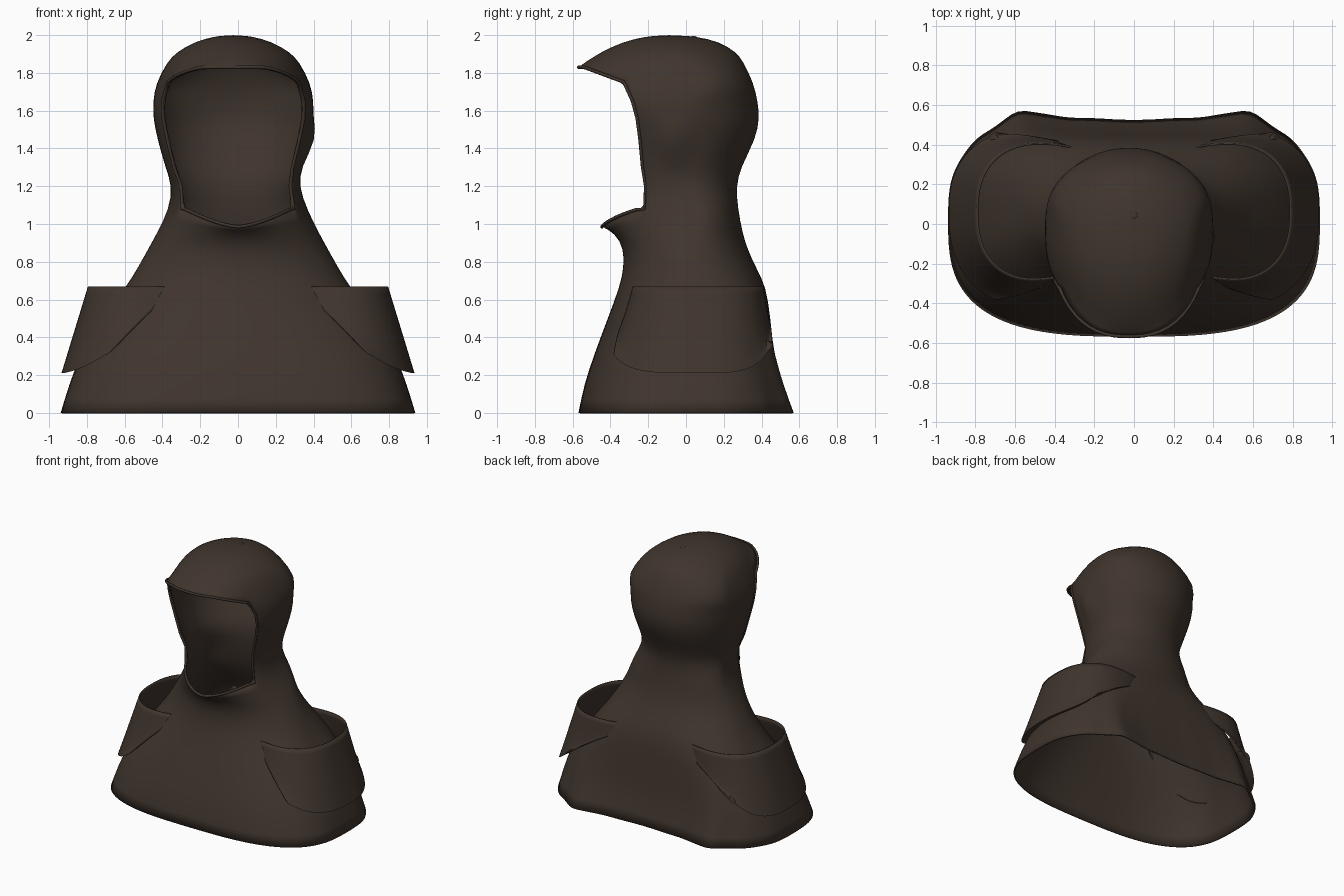
import bpy, bmesh, math

if "Cube" in bpy.data.objects:
    bpy.data.objects.remove(bpy.data.objects["Cube"])

cloth = bpy.data.materials.new("dark_brown_cloth")
cloth.diffuse_color = (0.050, 0.035, 0.026, 1)
cloth.use_nodes = True
cloth.node_tree.nodes["Principled BSDF"].inputs["Base Color"].default_value = cloth.diffuse_color


def make_object(name, bm, thickness=0.0, offset=-1, sub=0):
    me = bpy.data.meshes.new(name)
    bm.to_mesh(me)
    bm.free()
    ob = bpy.data.objects.new(name, me)
    bpy.context.collection.objects.link(ob)
    me.materials.append(cloth)
    for p in me.polygons:
        p.use_smooth = True
    if sub:
        m = ob.modifiers.new("smooth", 'SUBSURF')
        m.levels = m.render_levels = sub
    if thickness:
        m = ob.modifiers.new("thickness", 'SOLIDIFY')
        m.thickness = thickness
        m.offset = offset
    return ob


def spow(v, e):
    return math.copysign(abs(v) ** e, v)


def bell(d, width):
    return math.exp(-(d / width) ** 2)


# Hood and cape sections: height, half width, front y, back y, centre y, front and back roundness
ROWS = [
    (1.994, 0.10, -0.21, 0.05, -0.09, 1, 1),
    (1.965, 0.205, -0.335, 0.18, -0.07, 1, 1),
    (1.91, 0.30, -0.45, 0.265, -0.04, 1, 1),
    (1.86, 0.35, -0.53, 0.305, 0.02, 0.95, 1),
    (1.74, 0.412, -0.568, 0.36, 0.12, 0.8, 1),    # brow edge
    (1.65, 0.425, -0.39, 0.38, 0, 0.6, 1),
    (1.56, 0.425, -0.36, 0.39, 0, 0.62, 1),
    (1.45, 0.402, -0.345, 0.37, 0, 0.65, 1),
    (1.30, 0.36, -0.325, 0.29, 0, 0.65, 1),
    (1.20, 0.335, -0.31, 0.265, 0, 0.7, 1),
    (1.08, 0.365, -0.445, 0.275, 0.10, 1, 1),     # chin edge
    (0.95, 0.43, -0.375, 0.30, 0.05, 1, 1),
    (0.87, 0.475, -0.33, 0.325, 0.03, 1, 0.95),
    (0.77, 0.53, -0.33, 0.37, 0.02, 1, 0.85),
    (0.67, 0.59, -0.35, 0.425, 0.02, 0.95, 0.72),
    (0.50, 0.72, -0.415, 0.46, 0.02, 0.85, 0.62),
    (0.30, 0.84, -0.49, 0.49, 0.02, 0.75, 0.62),
    (0.15, 0.895, -0.54, 0.525, 0.02, 0.7, 0.65),
    (0.00, 0.94, -0.57, 0.575, 0.02, 0.67, 0.68),
]
BROW, CHIN, N, LO, HI = 4, 10, 60, 6, 24


def section_point(r, i):
    z, a, front, back, yc, ef, eb = ROWS[r]
    t = math.tau * i / N
    s = math.sin(t)
    e = ef if s > 0 else eb
    x = a * spow(math.cos(t), e)
    y = yc - (yc - front if s > 0 else back - yc) * spow(s, e)
    in_face = LO <= i % N <= HI
    if r == BROW and in_face:
        z += 0.09 * min(1, max(0, (-0.30 - y) / 0.24))
    if r == CHIN and in_face:
        z = 0.985 + 0.095 * min(1, abs(x) / 0.28) ** 1.5
    if z < 0.67 and s < 0 and r > CHIN:         # hollow back hem with folds and corners
        k = 1 - z / 0.67
        y -= k * max(0, 1 - abs(x) / 0.6) * 0.065
        y += 0.008 * k * math.cos(x * 32)
        y += 0.05 * k * bell(abs(x) - 0.57, 0.12)
    if z > 1.1:
        x -= 0.025 * min(1, (z - 1.1) / 0.2)
    if x > 0.3:                                 # small fold on one side of the hood
        x += 0.06 * bell(z - 1.45, 0.05) * bell(y + 0.06, 0.06)
    return (x, y, z)


bm = bmesh.new()
grid = [[bm.verts.new(section_point(r, i)) for i in range(N)] for r in range(len(ROWS))]
pole = bm.verts.new((-0.025, -0.09, 2.0))
for i in range(N):
    j = (i + 1) % N
    bm.faces.new((pole, grid[0][j], grid[0][i]))
    for r in range(len(ROWS) - 1):
        if BROW <= r < CHIN and LO <= i < HI:   # face opening
            continue
        bm.faces.new((grid[r][i], grid[r][j], grid[r + 1][j], grid[r + 1][i]))
bmesh.ops.delete(bm, geom=[v for v in bm.verts if not v.link_faces], context='VERTS')
make_object("hooded_cape", bm, 0.012, -1, 1)

# Rolled hem round the face opening
path = [(BROW, i) for i in range(LO, HI + 1)]
path += [(r, HI) for r in range(BROW + 1, CHIN)]
path += [(CHIN, i) for i in range(HI, LO - 1, -1)]
path += [(r, LO) for r in range(CHIN - 1, BROW, -1)]
cu = bpy.data.curves.new("face_opening_hem", 'CURVE')
cu.dimensions = '3D'
cu.bevel_depth = 0.009
cu.bevel_resolution = 2
sp = cu.splines.new('POLY')
sp.points.add(len(path) - 1)
for p, (r, i) in zip(sp.points, path):
    p.co = (*section_point(r, i), 1)
sp.use_cyclic_u = True
sp.use_smooth = True
cu.materials.append(cloth)
hem = bpy.data.objects.new("face_opening_hem", cu)
bpy.context.collection.objects.link(hem)
bpy.context.view_layer.objects.active = hem
hem.select_set(True)
bpy.ops.object.convert(target='MESH')


# Open-topped shoulder flaps, turned in under their lower edge to meet the cape
def shoulder_flap(name, side):
    bm = bmesh.new()
    cols, rows = 32, 6
    g = []
    for k in range(rows + 2):
        v = min(1, k / rows)
        tuck = 0.085 if k > rows else 0
        line = []
        for c in range(cols + 1):
            u = 2 * c / cols - 1                # -1 front, 1 back
            ang = math.radians(u * (100 - 38 * v if u < 0 else 112 - 50 * v))
            ry = 0.36 + (0.13 if u < 0 else 0.075) * v - tuck
            x = 0.41 + (0.385 + 0.14 * v - tuck) * spow(math.cos(ang), 0.8)
            y = 0.06 + ry * spow(math.sin(ang), 0.8)
            y -= (0.045 if u > 0 else -0.045) * u ** 6 * (1 - v)    # ends sink into the cape
            low = 0.21 + (0.10 if u < 0 else 0.16) * abs(u) ** 3
            z = 0.67 - v * (0.67 - low) + tuck * 0.5
            line.append(bm.verts.new((side * x, y, z)))
        g.append(line)
    for k in range(rows + 1):
        for c in range(cols):
            f = [g[k][c], g[k + 1][c], g[k + 1][c + 1], g[k][c + 1]]
            bm.faces.new(f if side > 0 else f[::-1])
    crease = bm.edges.layers.float.new("crease_edge")
    for c in range(cols):
        bm.edges.get((g[rows][c], g[rows][c + 1]))[crease] = 1
    ob = make_object(name, bm, 0.010, -1, 1)
    bpy.ops.object.select_all(action='DESELECT')
    ob.select_set(True)
    bpy.context.view_layer.objects.active = ob
    bpy.ops.object.shade_smooth_by_angle(angle=math.radians(50))


shoulder_flap("right_shoulder_flap", 1)
shoulder_flap("left_shoulder_flap", -1)

# Gathered button on the crown
bm = bmesh.new()
bmesh.ops.create_uvsphere(bm, u_segments=16, v_segments=10, radius=1)
for v in bm.verts:
    v.co = (v.co.x * 0.022, 0.04 + v.co.y * 0.022, 1.982 + v.co.z * 0.014)
make_object("crown_button", bm)
